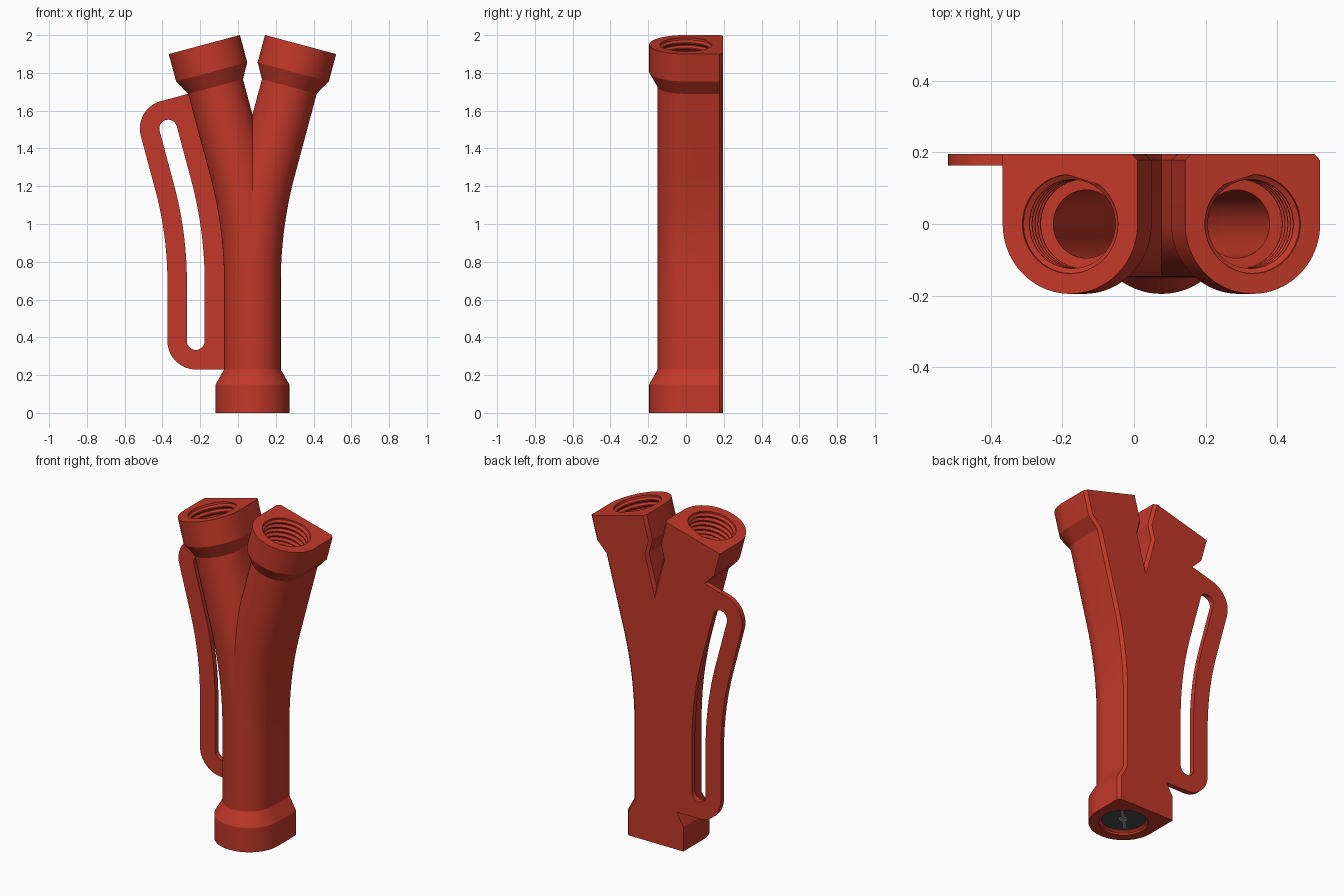
import bpy, bmesh, math
from mathutils import Vector

if "Cube" in bpy.data.objects:
    bpy.data.objects.remove(bpy.data.objects["Cube"])

CX, BACK, CH = 0.0765, 0.195, 0.017       # trunk axis x, flat back y, back chamfer
S0, R, TILT, LEN = 0.69, 2.35, math.radians(15), 1.98
S1 = S0 + R * TILT                        # end of the bend


def material(name, col):
    m = bpy.data.materials.new(name)
    m.diffuse_color = (*col, 1)
    m.use_nodes = True
    m.node_tree.nodes["Principled BSDF"].inputs["Base Color"].default_value = m.diffuse_color
    return m


RED = material("red", (0.54, 0.040, 0.022))
DARK = material("dark grey", (0.07, 0.07, 0.075))
LIGHT = material("light grey", (0.32, 0.32, 0.32))


def axis(s):
    """Branch axis: straight, bend, straight. Returns sideways, height, tilt."""
    if s <= S0:
        return 0, s, 0
    a = min((s - S0) / R, TILT)
    t = max(s - S1, 0)
    return (R * (1 - math.cos(a)) + t * math.sin(a),
            S0 + R * math.sin(a) + t * math.cos(a), a)


def place(s, u, sign):
    """Point at length s along a branch, offset u outward."""
    x, z, a = axis(s)
    return CX + sign * (x + u * math.cos(a)), z - u * math.sin(a)


def d_profile(r, chamfer):
    pts = [(r * math.cos(a), r * math.sin(a))
           for a in (math.pi + math.pi * i / 40 for i in range(41))]
    pts += [(r, BACK - CH), (r - CH, BACK)] if chamfer else [(r, BACK - CH), (r, BACK)]
    return pts + [(-r + CH, BACK), (-r, BACK - CH)]


def circle(r):
    return [(r * math.cos(a), r * math.sin(a))
            for a in (math.pi + 2 * math.pi * i / 48 for i in range(48))]


def sweep(bm, stations, profile, sign):
    rings = [[bm.verts.new((place(s, u, sign)[0], y, place(s, u, sign)[1]))
              for u, y in profile(r)] for s, r in stations]
    for a, b in zip(rings, rings[1:]):
        for i in range(len(a)):
            j = (i + 1) % len(a)
            bm.faces.new((a[i], a[j], b[j], b[i]))
    return rings[0], rings[-1]


def angles(pts):
    """Angle of each profile point, counted up from the first."""
    return [0] + [(math.atan2(y, u) - math.pi) % (2 * math.pi) for u, y in pts[1:]] + [2 * math.pi]


def rim(bm, a, b, ang_a, ang_b):
    """Flat rim between an outer and an inner ring, stitched by angle."""
    i = j = 0
    na, nb = len(a), len(b)
    while i < na or j < nb:
        if j == nb or (i < na and ang_a[i + 1] <= ang_b[j + 1]):
            bm.faces.new((a[i], a[(i + 1) % na], b[j % nb]))
            i += 1
        else:
            bm.faces.new((a[i % na], b[(j + 1) % nb], b[j]))
            j += 1


bend = [S0 + (S1 - S0) * i / 20 for i in range(21)]
# outer radius: wide socket, taper, tube, taper, socket
outer = ([(0, 0.195), (0.15, 0.195), (0.23, 0.15)] + [(s, 0.15) for s in bend]
         + [(LEN - 0.23, 0.15), (LEN - 0.15, 0.195), (LEN, 0.195)])
# bore radius: threaded mouth, ledge, plain bore
thread = [(0, 0.138)]
for k in range(5):
    z = 0.012 + 0.03 * k
    thread += [(z, 0.138), (z + 0.010, 0.124), (z + 0.016, 0.124), (z + 0.026, 0.138)]
thread += [(0.17, 0.130), (0.172, 0.095)]
bore = thread + [(s, 0.095) for s in bend] + [(LEN - d, r) for d, r in reversed(thread)]


def branch(sign):
    """One swept arm with its bore, trimmed at the middle plane."""
    bm = bmesh.new()
    prof = lambda r: d_profile(r, sign > 0)
    o = sweep(bm, outer, prof, sign)
    i = sweep(bm, bore, circle, sign)
    for a, b in zip(o, i):
        rim(bm, a, b, angles(prof(0.195)), angles(circle(0.138)))
    bmesh.ops.recalc_face_normals(bm, faces=bm.faces)
    bmesh.ops.bisect_plane(bm, geom=bm.verts[:] + bm.edges[:] + bm.faces[:], dist=1e-5,
                           plane_co=(CX, 0, 0), plane_no=(sign, 0, 0), clear_inner=True)
    me = bpy.data.meshes.new("branch")
    bm.to_mesh(me)
    bm.free()
    return me


# forked body from both halves
bm = bmesh.new()
for sign in (1, -1):
    half = branch(sign)
    bm.from_mesh(half)
    bpy.data.meshes.remove(half)
bmesh.ops.remove_doubles(bm, verts=bm.verts, dist=1e-4)
mesh = bpy.data.meshes.new("forked_body")
bm.to_mesh(mesh)
bm.free()
mesh.materials.append(RED)
body = bpy.data.objects.new("forked_body", mesh)
bpy.context.collection.objects.link(body)
bpy.context.view_layer.objects.active = body
body.select_set(True)
bpy.ops.object.shade_smooth_by_angle(angle=math.radians(25))

# side loop: flat plate with a long slot, following the left arm
LO, HI, MID, SLOT = 0.38, 1.60, 0.30, 0.047


def arc(s, r, a0, a1, n=14):
    out = []
    for k in range(n + 1):
        a = math.radians(a0 + (a1 - a0) * k / n)
        c, t = Vector(place(s, MID, -1)), axis(s)[2]
        du, ds = r * math.cos(a), r * math.sin(a)
        out.append((c.x - du * math.cos(t) - ds * math.sin(t),
                    c.y - du * math.sin(t) + ds * math.cos(t)))
    return out


def run(off, a, b, n=30):
    return [place(a + (b - a) * k / n, off, -1) for k in range(1, n)]


plate = (arc(LO, 0.15, -90, 0) + run(0.45, LO, HI) + arc(HI, 0.15, 0, 90)
         + [place(HI + 0.15, 0.13, -1)] + run(0.13, HI + 0.15, LO - 0.15)
         + [place(LO - 0.15, 0.13, -1)])
slot = (arc(LO, SLOT, -180, 0) + run(MID + SLOT, LO, HI)
        + arc(HI, SLOT, 0, 180) + run(MID - SLOT, HI, LO))
cu = bpy.data.curves.new("side_loop", 'CURVE')
cu.dimensions, cu.fill_mode, cu.extrude = '2D', 'BOTH', 0.016
for pts in (plate, slot):
    sp = cu.splines.new('POLY')
    sp.points.add(len(pts) - 1)
    for p, (x, z) in zip(sp.points, pts):
        p.co = (x, z, 0, 1)
    sp.use_cyclic_u = True
cu.materials.append(RED)
loop = bpy.data.objects.new("side_loop", cu)
loop.location = (0, BACK - 0.016, 0)
loop.rotation_euler = (math.pi / 2, 0, 0)
bpy.context.collection.objects.link(loop)
bpy.ops.object.select_all(action='DESELECT')
loop.select_set(True)
bpy.context.view_layer.objects.active = loop
bpy.ops.object.convert(target='MESH')
bpy.ops.object.shade_smooth_by_angle(angle=math.radians(30))

# grey insert in the lower mouth with a light cross bar and hub
bpy.ops.mesh.primitive_cylinder_add(vertices=48, radius=0.126, depth=0.02, location=(CX, 0, 0.035))
disc = bpy.context.object
disc.name = "insert_disc"
disc.data.materials.append(DARK)
bpy.ops.object.shade_smooth_by_angle(angle=math.radians(30))
bpy.ops.mesh.primitive_cube_add(size=1, location=(CX, 0, 0.022), rotation=(0, 0, math.radians(45)))
bar = bpy.context.object
bar.name = "insert_bar"
bar.scale = (0.21, 0.022, 0.008)
bar.data.materials.append(LIGHT)
bpy.ops.mesh.primitive_cylinder_add(vertices=24, radius=0.025, depth=0.009, location=(CX, 0, 0.022))
hub = bpy.context.object
hub.name = "insert_hub"
hub.data.materials.append(LIGHT)
